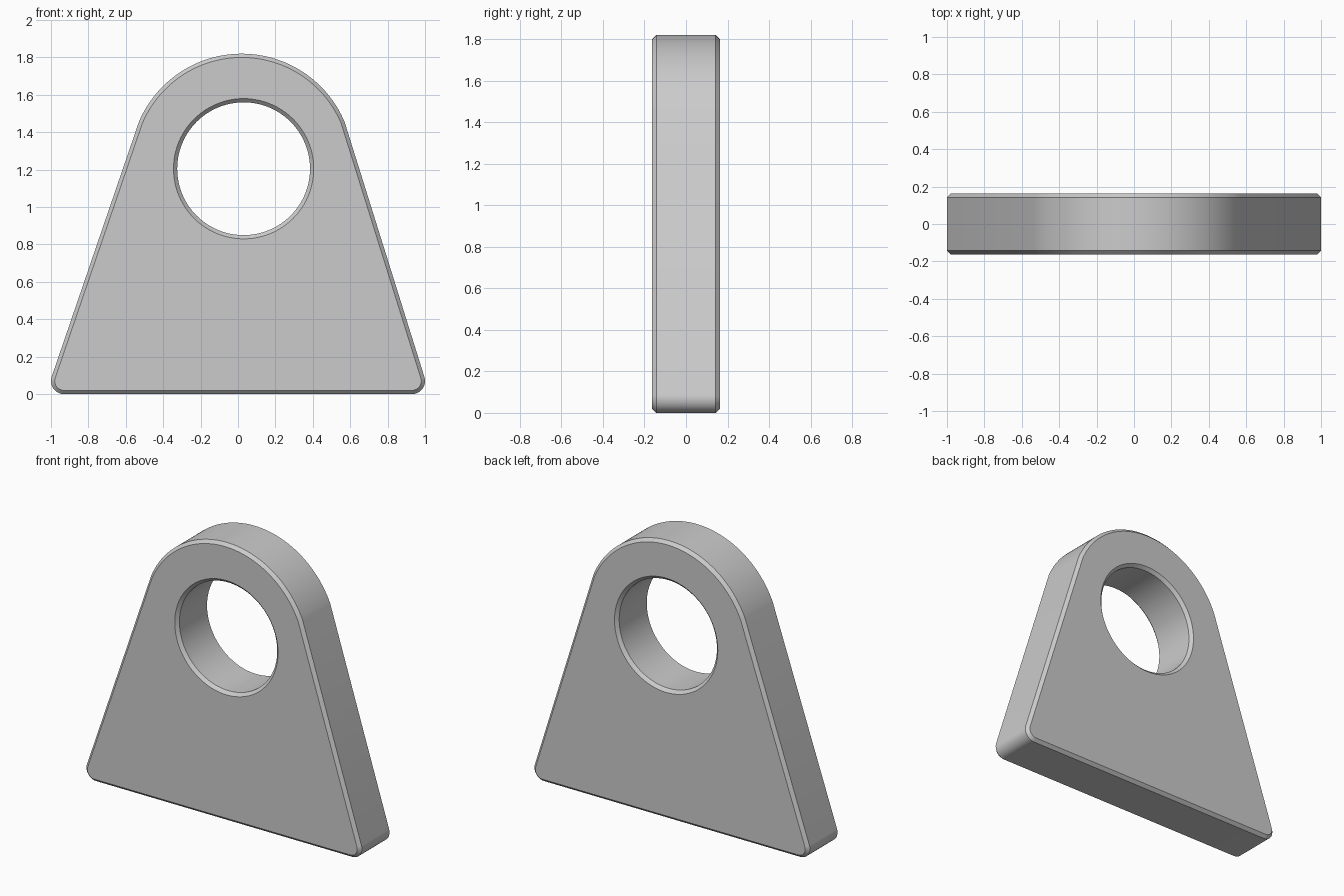
import bpy, bmesh, math

if "Cube" in bpy.data.objects:
    bpy.data.objects.remove(bpy.data.objects["Cube"])

HALF, CH = 0.163, 0.02          # half thickness and chamfer size
R, CX, CZ = 0.597, 0.02, 1.223  # rounded top


def arc(cx, cz, r, a0, a1, n):
    return [(cx + r * math.cos(math.radians(a0 + (a1 - a0) * i / n)),
             cz + r * math.sin(math.radians(a0 + (a1 - a0) * i / n)))
            for i in range(n + 1)]


def outline(inset):
    r = 0.07 - inset
    return (arc(-0.93, 0.07, r, 161, 270, 12)
            + arc(0.93, 0.07, r, 270, 377.4, 12)
            + arc(CX, CZ, R - inset, 22.9, 157.1, 64))


def hole(grow):
    return arc(0.03, 1.205, 0.355 + grow, 0, 360, 96)[:-1]


bm = bmesh.new()


def wall(section):
    # Lofts the front chamfer, straight side and back chamfer
    levels = [(-HALF, CH), (-HALF + CH, 0), (HALF - CH, 0), (HALF, CH)]
    rings = [[bm.verts.new((x, y, z)) for x, z in section(d)] for y, d in levels]
    n = len(rings[0])
    for a, b in zip(rings, rings[1:]):
        for i in range(n):
            j = (i + 1) % n
            bm.faces.new((a[i], a[j], b[j], b[i]))
    return rings[0], rings[-1]


outer = wall(outline)
inner = wall(hole)

# Flat front and back faces with the hole left open
for o, h in zip(outer, inner):
    edges = [bm.edges.get((ring[i - 1], ring[i])) for ring in (o, h) for i in range(len(ring))]
    bmesh.ops.triangle_fill(bm, use_beauty=True, use_dissolve=False, edges=edges)
bmesh.ops.recalc_face_normals(bm, faces=bm.faces[:])

mesh = bpy.data.meshes.new("lug_plate")
bm.to_mesh(mesh)
bm.free()
plate = bpy.data.objects.new("lug_plate", mesh)
bpy.context.collection.objects.link(plate)
bpy.context.view_layer.objects.active = plate
plate.select_set(True)
bpy.ops.object.shade_smooth_by_angle(angle=math.radians(30))
